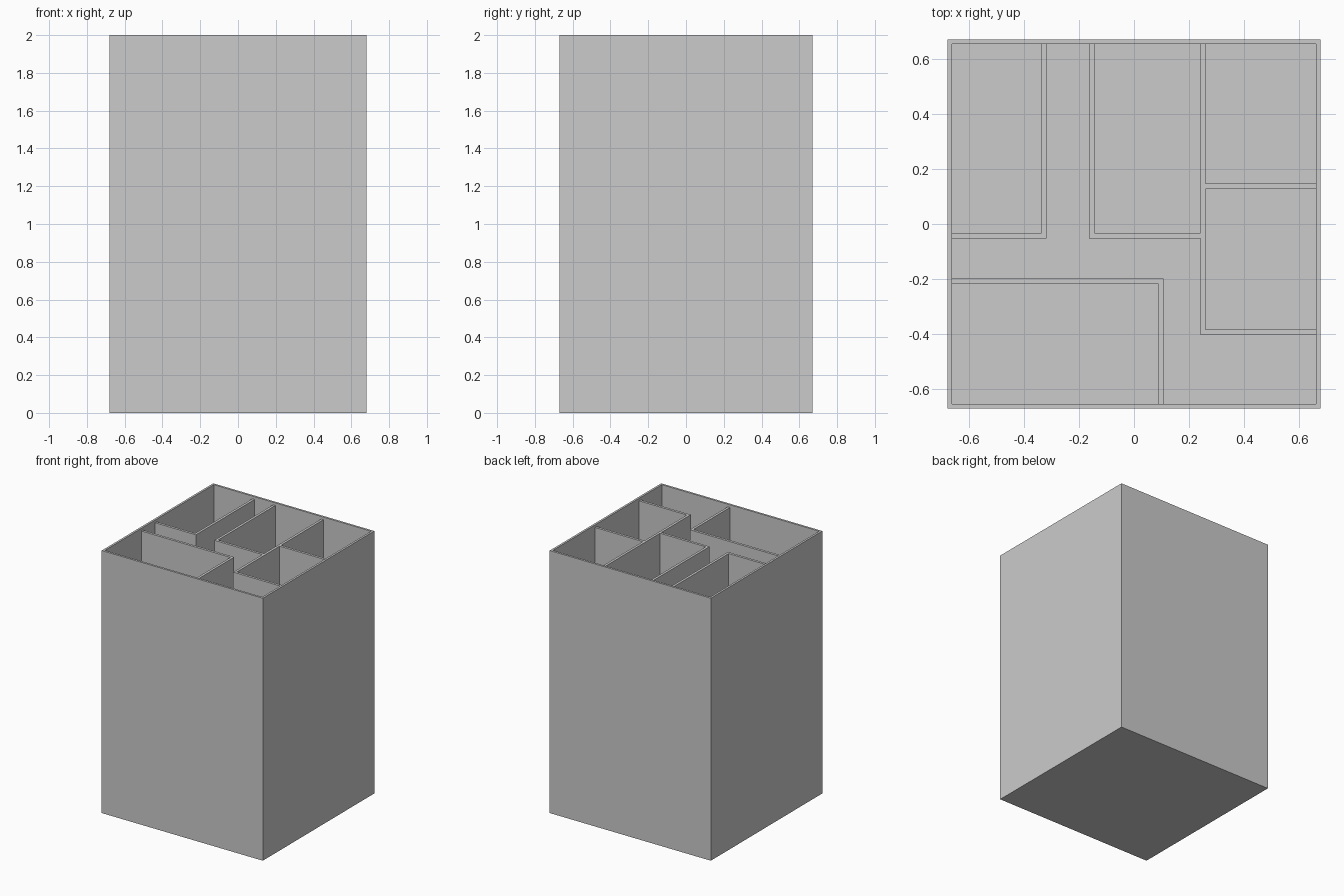
import bpy
import bmesh

cube = bpy.data.objects.get("Cube")
if cube:
    bpy.data.objects.remove(cube, do_unlink=True)

# One plain grey for everything
GREY = (0.6, 0.6, 0.6, 1.0)
grey = bpy.data.materials.new("plain grey")
grey.use_nodes = True
grey.diffuse_color = GREY
grey.node_tree.nodes["Principled BSDF"].inputs["Base Color"].default_value = GREY

HX, HY, HEIGHT = 0.679, 0.671, 2.0     # outer half sizes and height
WALL, FLOOR = 0.016, 0.01              # shell and floor thickness
IX, IY = HX - WALL, HY - WALL          # inner half sizes
T = 0.019                              # divider thickness
DIVIDER_TOP = HEIGHT - 0.02            # dividers sit just below the rim


def finish(name, bm):
    bmesh.ops.recalc_face_normals(bm, faces=bm.faces)
    mesh = bpy.data.meshes.new(name)
    bm.to_mesh(mesh)
    bm.free()
    mesh.materials.append(grey)
    obj = bpy.data.objects.new(name, mesh)
    bpy.context.collection.objects.link(obj)
    return obj


def extrude_up(bm, face, height):
    """Extrude one face vertically and return the new cap."""
    new = bmesh.ops.extrude_discrete_faces(bm, faces=[face])["faces"][0]
    bmesh.ops.translate(bm, verts=new.verts, vec=(0, 0, height))
    return new


def prism(name, outline, bottom, top):
    """Closed solid with a flat plan outline."""
    bm = bmesh.new()
    base = bm.faces.new([bm.verts.new((x, y, bottom)) for x, y in outline])
    result = bmesh.ops.extrude_face_region(bm, geom=[base], use_keep_orig=True)
    verts = [v for v in result["geom"] if isinstance(v, bmesh.types.BMVert)]
    bmesh.ops.translate(bm, verts=verts, vec=(0, 0, top - bottom))
    return finish(name, bm)


# Open box: inset the top face and push it down to the floor
bm = bmesh.new()
bmesh.ops.create_cube(bm, size=1)
for v in bm.verts:
    v.co = (v.co.x * 2 * HX, v.co.y * 2 * HY, (v.co.z + 0.5) * HEIGHT)
bm.normal_update()
top_face = max(bm.faces, key=lambda f: f.calc_center_median().z)
bmesh.ops.inset_region(bm, faces=[top_face], thickness=WALL, use_even_offset=True)
extrude_up(bm, top_face, FLOOR - HEIGHT)
finish("outer_box", bm)


# L-shaped divider from a side wall to a corner and on to the front or back wall
def corner_divider(name, x, y, end_y):
    s = T if end_y < y else -T
    prism(name, [(-IX, y), (x, y), (x, end_y), (x - T, end_y),
                 (x - T, y - s), (-IX, y - s)], FLOOR, DIVIDER_TOP)


corner_divider("back_right_divider", -0.318, -0.052, IY)
corner_divider("front_right_divider", 0.107, -0.198, -IY)

# Branching divider enclosing the three compartments on the left half
ax, bx = -0.163, 0.242                 # passage side, shared wall
ay, by, cy = -0.052, -0.403, 0.128     # cross walls
prism("left_divider", [
    (ax, IY), (ax, ay), (bx, ay), (bx, by), (IX, by), (IX, by + T),
    (bx + T, by + T), (bx + T, cy), (IX, cy), (IX, cy + T),
    (bx + T, cy + T), (bx + T, IY), (bx, IY), (bx, ay + T),
    (ax + T, ay + T), (ax + T, IY)], FLOOR, DIVIDER_TOP)
